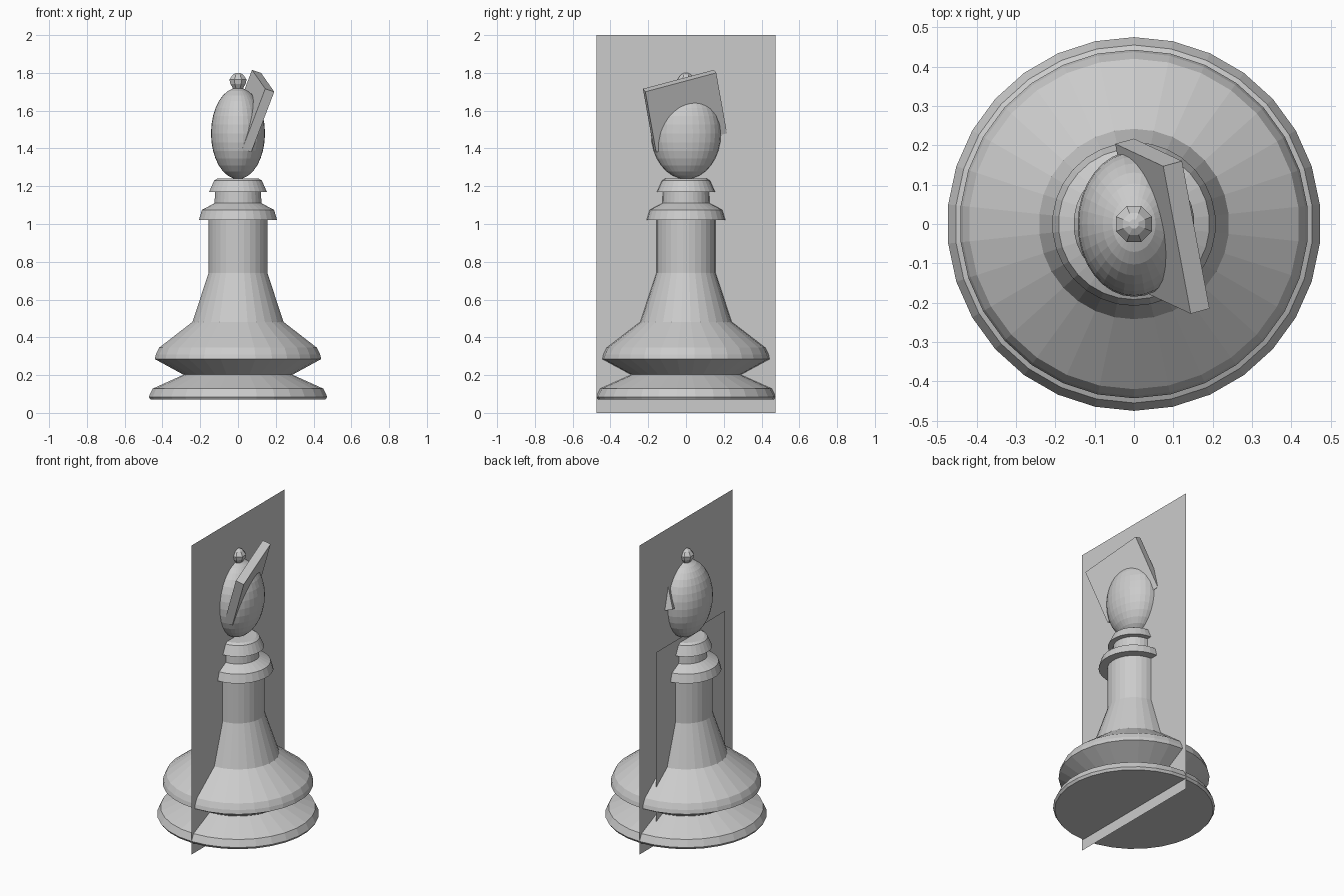
import bpy, bmesh
from math import pi, cos, sin
from mathutils import Vector, Matrix

if "Cube" in bpy.data.objects:
    bpy.data.objects.remove(bpy.data.objects["Cube"])


def finish(name, bm):
    bmesh.ops.recalc_face_normals(bm, faces=bm.faces[:])
    mesh = bpy.data.meshes.new(name)
    bm.to_mesh(mesh)
    bm.free()
    ob = bpy.data.objects.new(name, mesh)
    bpy.context.collection.objects.link(ob)
    return ob


def lathe(name, profile, sides, start):
    """Revolve (radius, z) points around z and cap both ends."""
    bm = bmesh.new()
    rings = []
    for r, z in profile:
        rings.append([bm.verts.new((r * cos(start + 2 * pi * i / sides),
                                    r * sin(start + 2 * pi * i / sides), z))
                      for i in range(sides)])
    for a, b in zip(rings, rings[1:]):
        for i in range(sides):
            j = (i + 1) % sides
            bm.faces.new((a[i], a[j], b[j], b[i]))
    bm.faces.new(rings[0][::-1])
    bm.faces.new(rings[-1])
    return finish(name, bm)


def upright_panel(name, x, half_width, z0, z1):
    bm = bmesh.new()
    w = half_width
    bm.faces.new([bm.verts.new(p) for p in
                  ((x, -w, z0), (x, w, z0), (x, w, z1), (x, -w, z1))])
    return finish(name, bm)


# Turned body: foot, flared skirt, stem and collars
lathe("body", [(.465, .07), (.475, .085), (.455, .128), (.29, .202),
               (.443, .285), (.437, .31), (.42, .345), (.242, .482),
               (.157, .74), (.157, 1.022), (.208, 1.022), (.192, 1.075),
               (.125, 1.11), (.122, 1.17), (.154, 1.17), (.127, 1.23),
               (.11, 1.24)], 30, pi / 2)

# Egg-shaped head
bm = bmesh.new()
bmesh.ops.create_uvsphere(bm, u_segments=32, v_segments=16, radius=1,
                          matrix=Matrix.Translation((0, 0, 1.48))
                          @ Matrix.Diagonal((.143, .185, .242, 1)))
finish("head", bm)

# Small faceted knob
lathe("finial", [(.026, 1.715), (.044, 1.742), (.049, 1.765),
                 (.03, 1.79), (.012, 1.80)], 8, pi / 8)

# Tilted slab through the head, from its long, short and thickness axes
u = Vector((-.07, .375, .10))
v = Vector((-.122, .057, -.32))
t = v.cross(u).normalized() * .052
corner = Vector((.192, -.215, 1.70))
centre = corner + (u + v - t) / 2
bm = bmesh.new()
bmesh.ops.create_cube(bm, size=1, matrix=Matrix.Translation(centre)
                      @ Matrix((u, v, t)).transposed().to_4x4())
finish("slanted_slab", bm)

# Flat upright panels: full-height one and smaller one just behind it
upright_panel("large_panel", 0, .475, 0, 2)
upright_panel("small_panel", -.032, .354, .07, 1.27)
